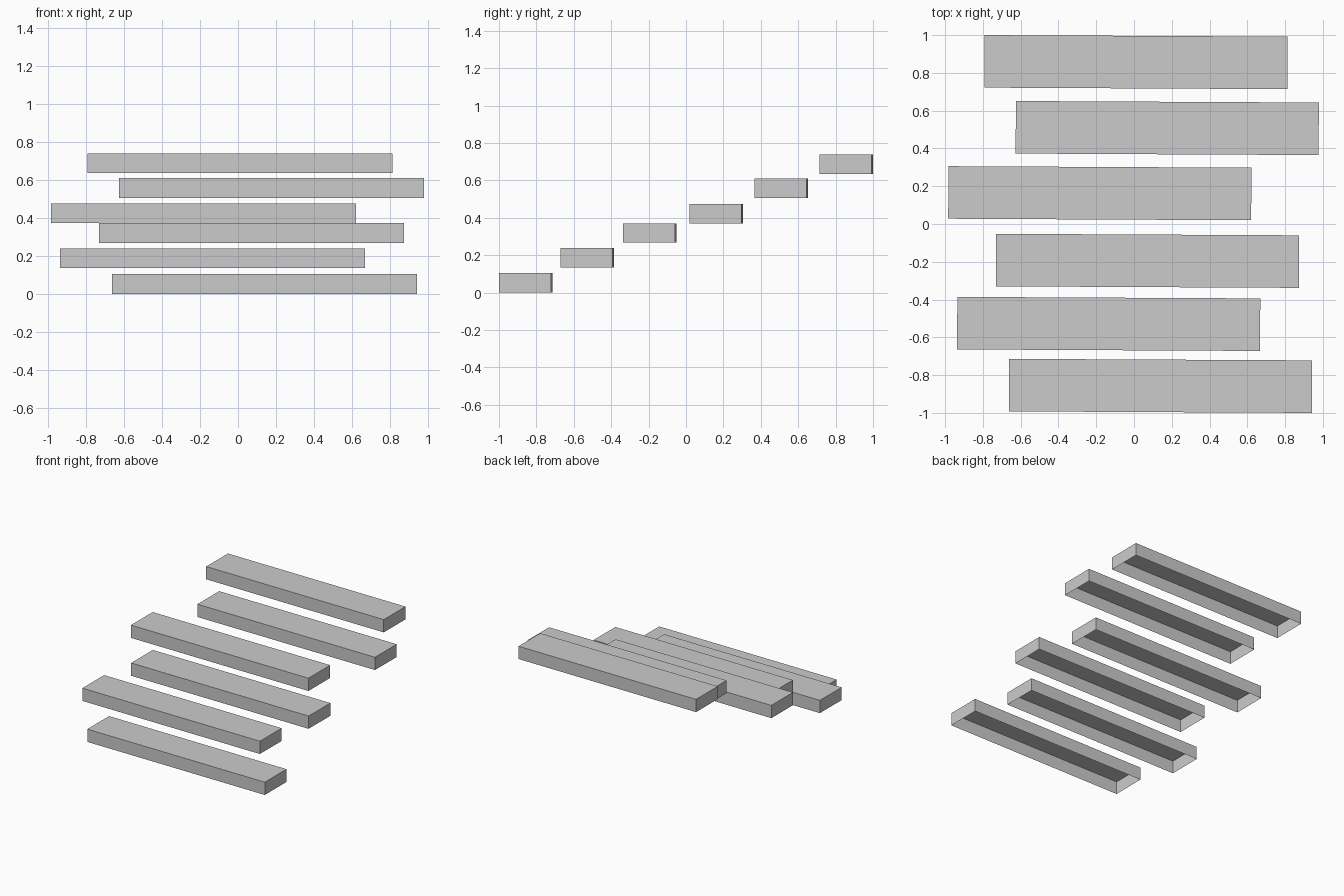
import bpy
import bmesh
from mathutils import Matrix

cube = bpy.data.objects.get("Cube")
if cube:
    bpy.data.objects.remove(cube, do_unlink=True)

# One plain grey for every step
grey = bpy.data.materials.new("plain grey")
grey.use_nodes = True
colour = (0.6, 0.6, 0.6, 1)
grey.diffuse_color = colour
grey.node_tree.nodes["Principled BSDF"].inputs["Base Color"].default_value = colour

LENGTH, DEPTH, HEIGHT, TURN = 1.604, 0.278, 0.104, -0.005


def add_step(number, x, y, z):
    """A hollow slab, open underneath, with its base at height z."""
    bm = bmesh.new()
    bmesh.ops.create_cube(bm, size=1, matrix=Matrix.Diagonal((LENGTH, DEPTH, HEIGHT, 1)))
    bottom = [f for f in bm.faces if f.normal.z < -0.5]
    bmesh.ops.delete(bm, geom=bottom, context='FACES_ONLY')
    mesh = bpy.data.meshes.new(f"step_{number}")
    bm.to_mesh(mesh)
    bm.free()
    mesh.materials.append(grey)
    step = bpy.data.objects.new(f"step_{number}", mesh)
    step.location = (x, y, z + HEIGHT / 2)
    step.rotation_euler.z = TURN
    bpy.context.collection.objects.link(step)


# Staggered flight, rising from front to back: centre x, centre y, base z
flight = [
    (0.14, -0.857, 0.0),
    (-0.134, -0.529, 0.135),
    (0.071, -0.195, 0.267),
    (-0.181, 0.163, 0.371),
    (0.176, 0.508, 0.505),
    (0.011, 0.857, 0.634),
]
for number, place in enumerate(flight, 1):
    add_step(number, *place)
